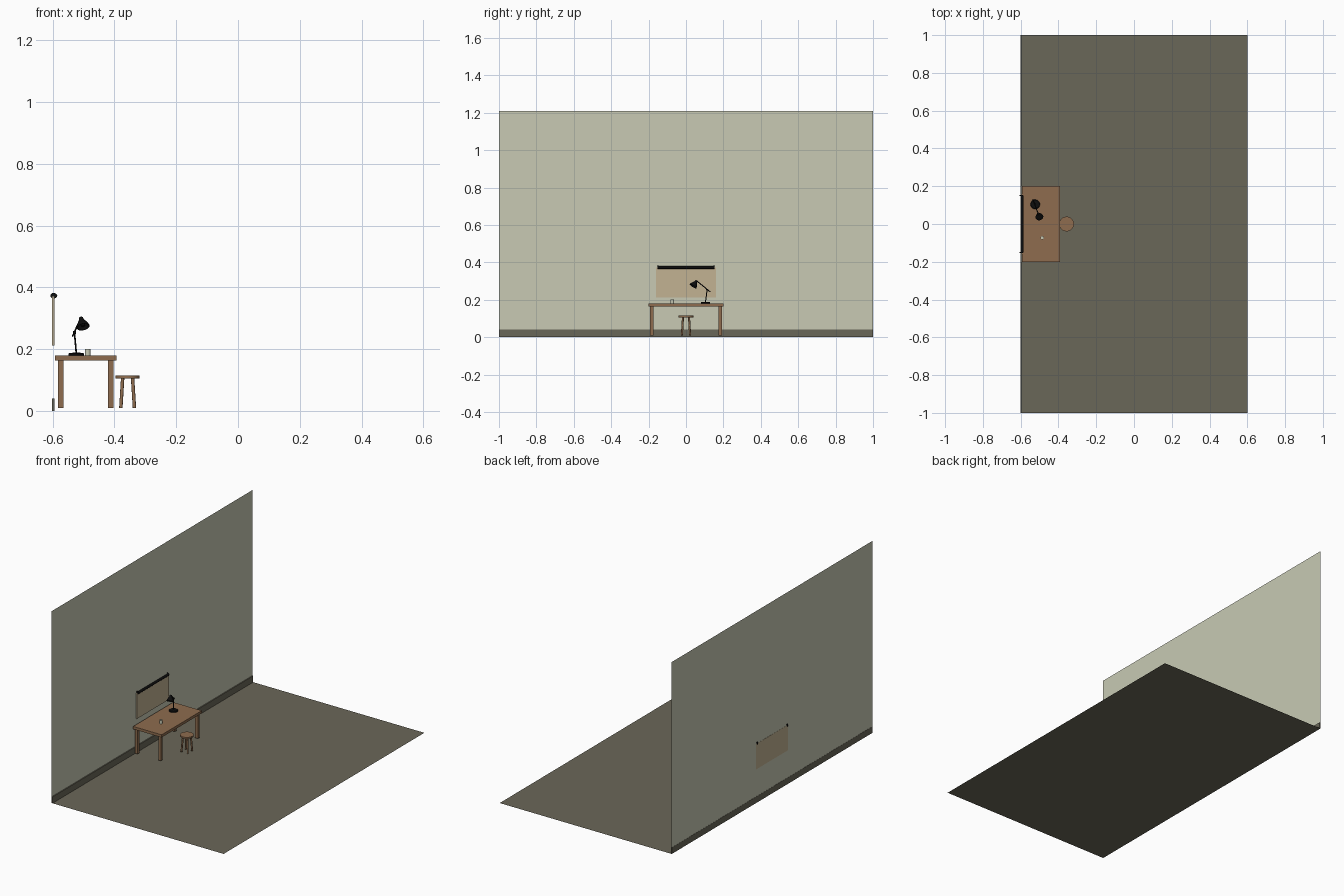
import bpy, bmesh, math
from mathutils import Vector

if "Cube" in bpy.data.objects:
    bpy.data.objects.remove(bpy.data.objects["Cube"])


def material(name, rgb):
    m = bpy.data.materials.new(name)
    lin = [((c / 255 + 0.055) / 1.055) ** 2.4 for c in rgb]
    m.diffuse_color = (*lin, 1)
    m.use_nodes = True
    m.node_tree.nodes["Principled BSDF"].inputs["Base Color"].default_value = m.diffuse_color
    return m


PALE = material("pale_plaster", (200, 202, 180))
DARK = material("dark_olive_floor", (106, 103, 88))
WOOD = material("brown_wood", (142, 108, 78))
TAN = material("tan_fabric", (194, 178, 146))
BLACK = material("black_metal", (14, 14, 14))


def finish(name, bm, mat, smooth=False):
    me = bpy.data.meshes.new(name)
    bm.to_mesh(me)
    bm.free()
    ob = bpy.data.objects.new(name, me)
    bpy.context.collection.objects.link(ob)
    me.materials.append(mat)
    if smooth:
        bpy.context.view_layer.objects.active = ob
        ob.select_set(True)
        bpy.ops.object.shade_smooth_by_angle(angle=math.radians(35))
        ob.select_set(False)
    return ob


def box(name, lo, hi, mat):
    bm = bmesh.new()
    bmesh.ops.create_cube(bm, size=1)
    for v in bm.verts:
        v.co = Vector([(a + b) / 2 + c * (b - a) for a, b, c in zip(lo, hi, v.co)])
    return finish(name, bm, mat)


def plane(name, corners, mat):
    bm = bmesh.new()
    bm.faces.new([bm.verts.new(c) for c in corners])
    return finish(name, bm, mat)


def lathe(name, start, end, profile, mat, sides=24):
    """Revolve (radius, distance) points around the axis from start to end."""
    start, axis = Vector(start), (Vector(end) - Vector(start)).normalized()
    rot = axis.to_track_quat('Z', 'Y')
    bm = bmesh.new()
    rings = []
    for r, d in profile:
        rings.append([bm.verts.new(start + rot @ Vector((
            r * math.cos(2 * math.pi * i / sides), r * math.sin(2 * math.pi * i / sides), d)))
            for i in range(sides)])
    for a, b in zip(rings, rings[1:]):
        for i in range(sides):
            j = (i + 1) % sides
            bm.faces.new((a[i], a[j], b[j], b[i]))
    bmesh.ops.remove_doubles(bm, verts=bm.verts, dist=1e-6)
    bmesh.ops.recalc_face_normals(bm, faces=bm.faces)
    return finish(name, bm, mat, True)


def rod(name, a, b, r, mat, r2=None, sides=16):
    n = (Vector(b) - Vector(a)).length
    r2 = r if r2 is None else r2
    return lathe(name, a, b, [(0, 0), (r, 0), (r2, n), (0, n)], mat, sides)


# Room: floor, wall and skirting
plane("floor", [(-.6, -1, 0), (.6, -1, 0), (.6, 1, 0), (-.6, 1, 0)], DARK)
plane("wall", [(-.6, -1, 0), (-.6, 1, 0), (-.6, 1, 1.21), (-.6, -1, 1.21)], PALE)
box("skirting_board", (-.601, -1, 0), (-.594, 1, .04), DARK)

# Roller blind on the wall
box("blind_panel", (-.601, -.16, .212), (-.593, .16, .372), TAN)
rod("blind_roller", (-.592, -.15, .373), (-.592, .15, .373), .0075, BLACK)
for s in (-1, 1):
    rod("roller_end_cap", (-.597, s * .147, .373), (-.597, s * .153, .373), .0095, BLACK)

# Table
box("table_top", (-.592, -.2, .163), (-.393, .2, .18), WOOD)
for x in (-.574, -.412):
    for y in (-.184, .184):
        box("table_leg", (x - .009, y - .009, .01), (x + .009, y + .009, .163), WOOD)

# Stool with splayed legs
rod("stool_seat", (-.357, 0, .106), (-.357, 0, .115), .039, WOOD, sides=32)
for sx in (-1, 1):
    for sy in (-1, 1):
        rod("stool_leg", (-.357 + sx * .022, sy * .022, .01),
            (-.357 + sx * .016, sy * .016, .108), .0055, WOOD)

# Desk lamp: base, two arms, joint and shade
elbow, head = (-.529, .113, .254), (-.508, .056, .302)
lathe("lamp_base", (-.523, .104, .18), (-.523, .104, .2),
      [(0, 0), (.025, 0), (.025, .005), (.022, .008), (.005, .009), (0, .009)], BLACK, 32)
rod("lamp_lower_arm", (-.523, .104, .186), elbow, .0027, BLACK)
rod("lamp_upper_arm", (-.535, .13, .242), head, .0027, BLACK)
rod("lamp_joint", (-.533, .112, .254), (-.525, .114, .254), .0045, BLACK)
lathe("lamp_shade", head, (-.500, .036, .270),
      [(0, -.002), (.006, 0), (.008, .010), (.014, .019), (.019, .028), (.021, .036),
       (.0195, .036), (.017, .028), (.012, .020), (0, .015)], BLACK, 28)
rod("lamp_bulb", Vector(head).lerp(Vector((-.500, .036, .270)), .3), (-.501, .039, .275),
    .006, BLACK)

# Cup
lathe("cup", (-.486, -.073, .18), (-.486, -.073, .21),
      [(0, 0), (.009, 0), (.009, .021), (.0077, .021), (.0077, .003), (0, .003)], PALE)
